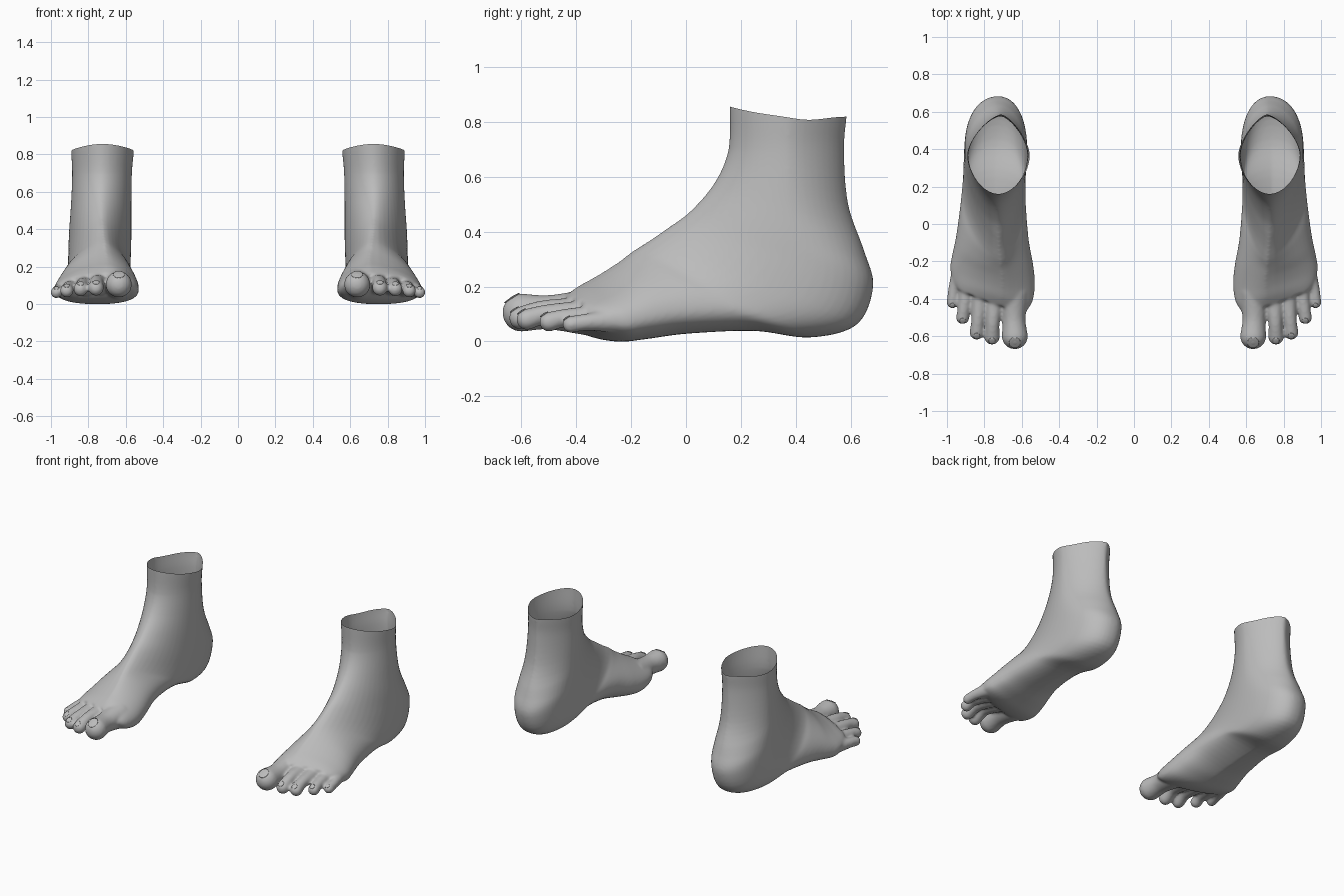
import bpy, bmesh, math
from mathutils import Matrix

if "Cube" in bpy.data.objects:
    bpy.data.objects.remove(bpy.data.objects["Cube"])

skin = bpy.data.materials.new("grey_skin")
skin.diffuse_color = (0.5, 0.5, 0.5, 1)
skin.use_nodes = True
skin.node_tree.nodes["Principled BSDF"].inputs["Base Color"].default_value = skin.diffuse_color

# Foot sections fanning from the ankle to the toe roots:
# upper y, z | lower y, z | inner x, outer x | widest-point bias | roundness
SECTIONS = [
    (.165, .98, .588, .98, .556, .893, 1, 1.85),
    (.16, .84, .587, .83, .556, .893, 1, 1.85),
    (.155, .70, .577, .70, .567, .887, .95, 1.9),
    (.105, .58, .592, .50, .57, .893, .85, 2.0),
    (.015, .475, .65, .33, .57, .903, .76, 2.1),
    (-.07, .413, .683, .20, .572, .907, .72, 2.15),
    (-.13, .371, .622, .06, .577, .91, .72, 2.25),
    (-.17, .346, .45, .014, .58, .915, .7, 2.3),
    (-.20, .326, .25, .038, .578, .928, .66, 2.3),
    (-.24, .296, .0, .028, .563, .95, .62, 2.3),
    (-.29, .263, -.15, .009, .54, .97, .6, 2.3),
    (-.342, .232, -.26, -.001, .53, .982, .6, 2.35),
    (-.40, .20, -.36, .02, .542, .972, .65, 2.3),
    (-.45, .163, -.42, .065, .575, .945, .75, 2.2),
]

# Toes as tapering chains: x, y, z, radius
TOES = {
    "big": [(.640, -.36, .106, .084), (.642, -.50, .106, .063), (.637, -.600, .105, .070)],
    "second": [(.745, -.39, .106, .056), (.755, -.52, .112, .038), (.759, -.605, .085, .041)],
    "middle": [(.82, -.37, .098, .052), (.833, -.50, .100, .036), (.841, -.580, .08, .039)],
    "fourth": [(.89, -.33, .085, .048), (.908, -.44, .085, .034), (.916, -.500, .071, .036)],
    "little": [(.935, -.27, .076, .044), (.963, -.36, .07, .032), (.971, -.420, .062, .031)],
}


def spline(points, u):
    """Smooth curve through rows of numbers, u counted in rows."""
    i = min(int(u), len(points) - 2)
    f = u - i
    a, b, c, d = (points[max(0, min(len(points) - 1, j))] for j in range(i - 1, i + 3))
    return [q + .5 * f * (r - p + f * (2*p - 5*q + 4*r - s + f * (3*(q - r) + s - p)))
            for p, q, r, s in zip(a, b, c, d)]


def foot_ring(u, count=48):
    uy, uz, ly, lz, xin, xout, bias, power = spline(SECTIONS, u)
    front = max(0, min(1, (u - 8) / 5))
    arch = .055 * math.exp(-((u - 8.7) / 1.4) ** 2)
    ridge = xin + (xout - xin) * (.5 - .12 * max(0, min(1, (u - 3) / 5)))
    sole = xin + (xout - xin) * .46
    # the tendon makes the back of the ankle narrower
    back_power = power - .4 * max(0, min(1, 4.5 - u))
    ring = []
    for n in range(count):
        ang = 2 * math.pi * n / count
        s = (1 - math.cos(ang)) / 2
        t = s ** bias
        p = back_power if s > .5 else power
        w = max(0, 1 - abs(2*s - 1) ** p) ** (1 / p)
        mid = ridge + (sole - ridge) * t
        side = xout if n < count / 2 else xin
        x = mid + (side - mid) * w
        y = uy + (ly - uy) * t + .33 * front * (x - .68)
        z = uz + (lz - uz) * t
        # raised inner arch
        if n > count / 2:
            z += arch * w * t
        ring.append((x, y, z))
    return ring


def make_object(name, bm):
    mesh = bpy.data.meshes.new(name)
    bmesh.ops.recalc_face_normals(bm, faces=bm.faces)
    bm.to_mesh(mesh)
    bm.free()
    mesh.materials.append(skin)
    obj = bpy.data.objects.new(name, mesh)
    bpy.context.collection.objects.link(obj)
    return obj


# Foot body loft
bm = bmesh.new()
steps = (len(SECTIONS) - 1) * 5
rings = [[bm.verts.new(p) for p in foot_ring(i / 5)] for i in range(steps + 1)]
for a, b in zip(rings, rings[1:]):
    for j in range(len(a)):
        k = (j + 1) % len(a)
        bm.faces.new((a[j], a[k], b[k], b[j]))
bm.faces.new(rings[0])
bm.faces.new(rings[-1])

# Toes
for path in TOES.values():
    for i in range(17):
        x, y, z, r = spline(path, i / 8)
        bmesh.ops.create_uvsphere(bm, u_segments=20, v_segments=12, radius=r,
                                  matrix=Matrix.Translation((x, y, z)))

# Fuse toes and body into one skin
foot = make_object("feet", bm)
remesh = foot.modifiers.new("fuse", 'REMESH')
remesh.mode = 'VOXEL'
remesh.voxel_size = .008
relax = foot.modifiers.new("relax", 'SMOOTH')
relax.factor = .5
relax.iterations = 8
fused = bpy.data.meshes.new_from_object(
    foot.evaluated_get(bpy.context.evaluated_depsgraph_get()))
foot.modifiers.clear()

# Open, slightly wavy ankle rim
bm = bmesh.new()
bm.from_mesh(fused)
bmesh.ops.bisect_plane(bm, geom=bm.verts[:] + bm.edges[:] + bm.faces[:], dist=1e-5,
                       plane_co=(0, 0, .82), plane_no=(0, 0, 1), clear_outer=True)
for v in bm.verts:
    if v.co.z > .7:
        d = (v.co.y - .42) / .26
        v.co.z += (v.co.z - .7) / .12 * (.036 * d * d if d < 0 else 0)
        v.co.z -= (v.co.z - .7) / .12 * .012 * math.exp(-((v.co.y - .45) / .08) ** 2)
bm.to_mesh(foot.data)
bm.free()

# Toenails, almost flush with the toe tips
bm = bmesh.new()
for path in TOES.values():
    x, y, z, r = path[-1]
    tilt = Matrix.Rotation(math.radians(33), 4, 'X')
    place = Matrix.Translation((x, y - .5 * r, z + .76 * r))
    bmesh.ops.create_uvsphere(bm, u_segments=20, v_segments=8, radius=1,
                              matrix=place @ tilt @ Matrix.Diagonal((.45*r, .5*r, .004, 1)))
nails = make_object("toenails", bm)

# Mirror to the other foot and shade smooth
for obj in (foot, nails):
    obj.modifiers.new("other_side", 'MIRROR').use_mirror_merge = False
    for poly in obj.data.polygons:
        poly.use_smooth = True
        poly.material_index = 0
